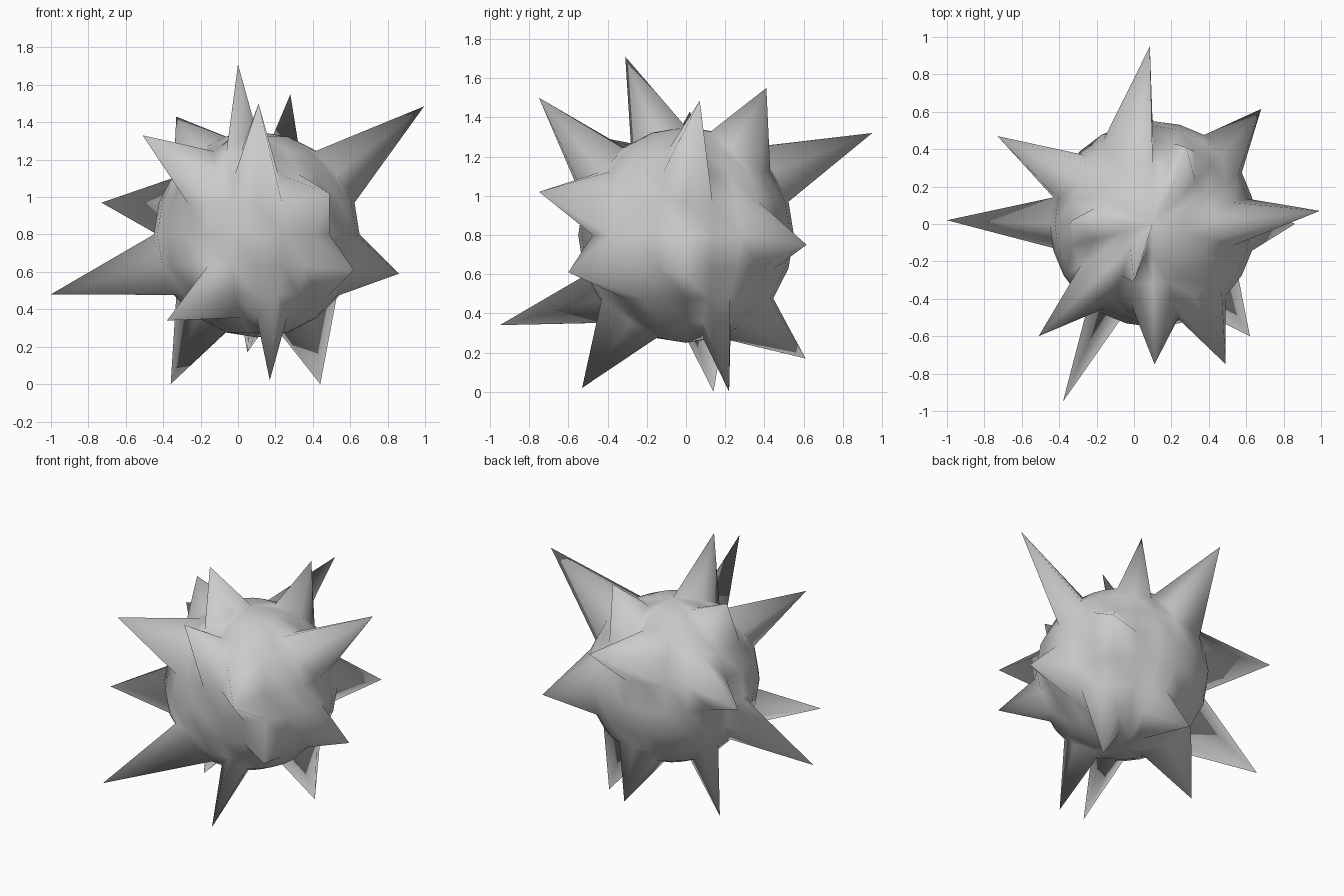
import bpy, bmesh
from math import radians, sin, cos
from mathutils import Vector

CENTRE = Vector((0.1, 0.0, 0.8))
RADIUS = 0.55

# Spikes: ring and segment of the ball vertex pulled out (angles in degrees), tip position
SPIKES = (
    (18, 240, (0.0, -0.31, 1.71)), (54, 270, (0.11, -0.75, 1.50)),
    (36, 60, (0.28, 0.41, 1.55)), (54, 0, (0.995, 0.07, 1.485)),
    (36, 180, (-0.33, 0.02, 1.43)), (54, 225, (-0.51, -0.60, 1.33)),
    (72, 150, (-0.73, 0.47, 0.97)), (108, 180, (-1.0, 0.02, 0.48)),
    (126, 240, (-0.38, -0.95, 0.34)), (144, 165, (-0.36, 0.14, 0.0)),
    (144, 90, (0.05, 0.61, 0.17)), (144, 285, (0.17, -0.53, 0.02)),
    (144, 30, (0.44, 0.22, 0.0)), (108, 0, (0.86, 0.0, 0.59)),
    (72, 300, (0.49, -0.75, 1.02)), (108, 315, (0.62, -0.60, 0.61)),
    (90, 45, (0.68, 0.615, 0.75)), (54, 105, (0.085, 0.95, 1.32)))

# Ball
bm = bmesh.new()
bmesh.ops.create_uvsphere(bm, u_segments=24, v_segments=10, radius=1.0)

# Each spike is one ball vertex pulled out to its tip
tip_of = {}
for ring, seg, tip in SPIKES:
    r, s = radians(ring), radians(seg)
    d = Vector((sin(r) * cos(s), sin(r) * sin(s), cos(r)))
    tip_of[max(bm.verts, key=lambda v: v.co.dot(d))] = Vector(tip)
for v in bm.verts:
    v.co = tip_of.get(v, CENTRE + v.co * RADIUS)
for f in bm.faces:
    f.smooth = True

mesh = bpy.data.meshes.new("spiky_ball")
bm.to_mesh(mesh)
bm.free()
obj = bpy.data.objects.new("spiky_ball", mesh)
bpy.context.collection.objects.link(obj)
